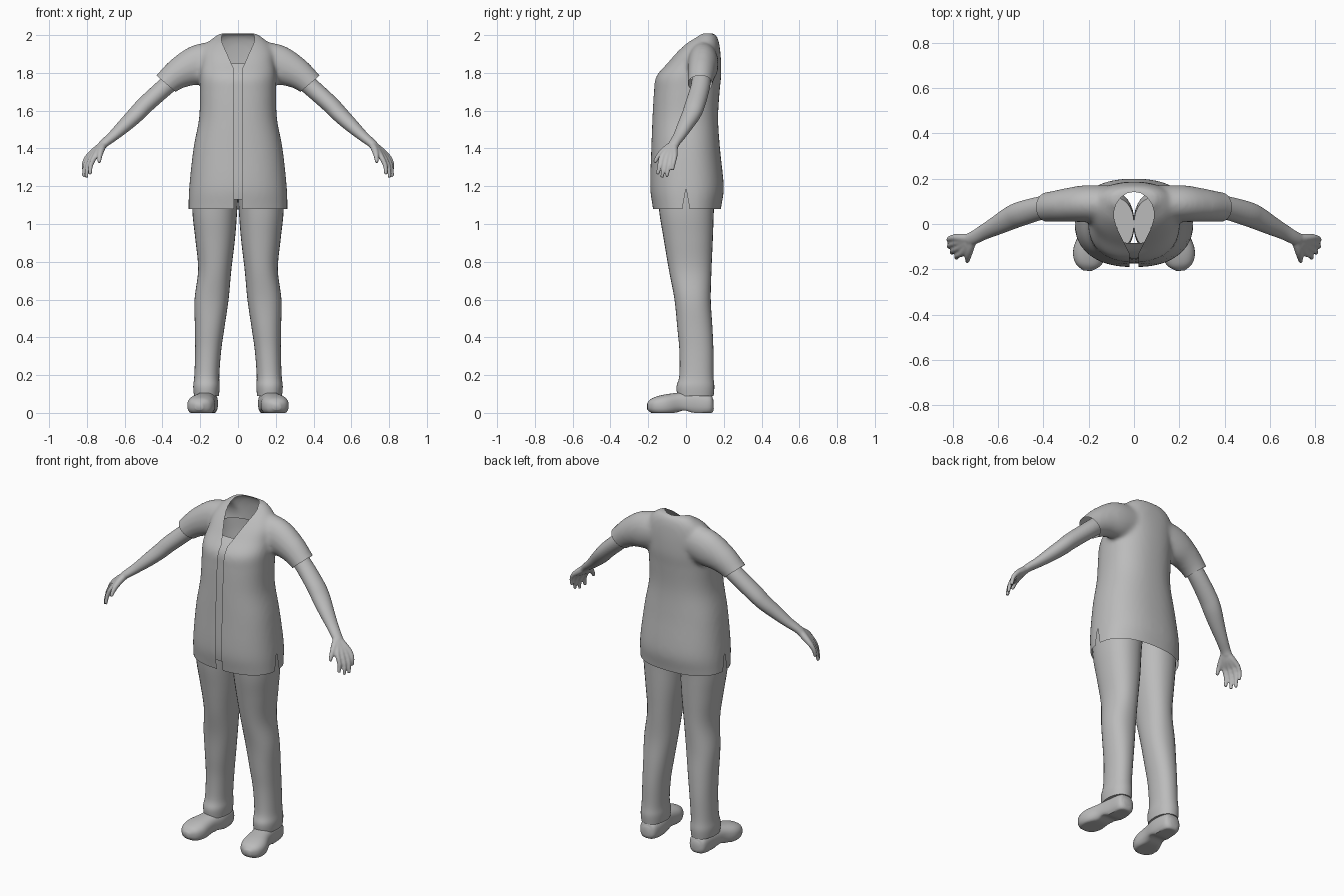
import bpy, bmesh, math
from mathutils import Vector

if "Cube" in bpy.data.objects:
    bpy.data.objects.remove(bpy.data.objects["Cube"])

grey = bpy.data.materials.new("plain_grey")
grey.use_nodes = True
grey.diffuse_color = (0.5, 0.5, 0.5, 1)
grey.node_tree.nodes["Principled BSDF"].inputs["Base Color"].default_value = (0.5, 0.5, 0.5, 1)


def spline(rows, steps):
    """Catmull-Rom interpolation through rows of numbers."""
    rows = [Vector(r) for r in rows]
    out = []
    for i in range(len(rows) - 1):
        b, c = rows[i], rows[i + 1]
        a = rows[i - 1] if i else b
        d = rows[i + 2] if i + 2 < len(rows) else c
        for s in range(steps):
            t = s / steps
            out.append(b + (c - a) * (t / 2) + (a * 2 - b * 5 + c * 4 - d) * (t * t / 2)
                       + (b * 3 - a - c * 3 + d) * (t ** 3 / 2))
    return out + [rows[-1]]


def tube(bm, rows, level=False, power=2.0, sides=32, steps=5, caps=True):
    """Loft rings; each row is x, y, z, half width, half depth."""
    rows = spline(rows, steps)
    rings = []
    for i, r in enumerate(rows):
        c = Vector(r[:3])
        t = Vector(rows[min(i + 1, len(rows) - 1)][:3]) - Vector(rows[max(i - 1, 0)][:3])
        u, v = Vector((1, 0, 0)), Vector((0, 1, 0))
        if not level:
            u = t.cross(Vector((0, 0, 1))).normalized()
            v = u.cross(t).normalized()
        ring = []
        for k in range(sides):
            a = math.tau * k / sides
            ca, sa = math.cos(a), math.sin(a)
            p = c + u * (r[3] * math.copysign(abs(ca) ** (2 / power), ca)) \
                  + v * (r[4] * math.copysign(abs(sa) ** (2 / power), sa))
            ring.append(bm.verts.new(p))
        rings.append(ring)
    for a, b in zip(rings, rings[1:]):
        for k in range(sides):
            n = (k + 1) % sides
            bm.faces.new((a[k], a[n], b[n], b[k]))
    if caps:
        bm.faces.new(rings[0][::-1])
        bm.faces.new(rings[-1])


def finish(name, bm, mirror=False, angle=50):
    bmesh.ops.recalc_face_normals(bm, faces=bm.faces)
    mesh = bpy.data.meshes.new(name)
    bm.to_mesh(mesh)
    bm.free()
    mesh.materials.append(grey)
    ob = bpy.data.objects.new(name, mesh)
    bpy.context.scene.collection.objects.link(ob)
    if mirror:
        ob.modifiers.new("Mirror", "MIRROR").use_mirror_merge = False
    bpy.ops.object.select_all(action="DESELECT")
    ob.select_set(True)
    bpy.context.view_layer.objects.active = ob
    bpy.ops.object.shade_smooth_by_angle(angle=math.radians(angle))
    return ob


def fuse(bm, voxel, rounds):
    """Melt overlapping lofts into one smooth skin."""
    ob = finish("fuse_helper", bm)
    mod = ob.modifiers.new("Remesh", "REMESH")
    mod.mode, mod.voxel_size = "VOXEL", voxel
    result = bmesh.new()
    result.from_object(ob, bpy.context.evaluated_depsgraph_get())
    bpy.data.objects.remove(ob)
    for _ in range(rounds):
        bmesh.ops.smooth_vert(result, verts=result.verts, factor=0.5,
                              use_axis_x=True, use_axis_y=True, use_axis_z=True)
    return result


def slice_faces(bm, co, no, where=lambda c: True, clear=False):
    faces = [f for f in bm.faces if where(f.calc_center_median())]
    geom = set(faces)
    for f in faces:
        geom.update(f.edges, f.verts)
    bmesh.ops.bisect_plane(bm, geom=list(geom), plane_co=co, plane_no=no, clear_outer=clear)


def drop_faces(bm, rule):
    bad = [f for f in bm.faces if rule(f.calc_center_median())]
    bmesh.ops.delete(bm, geom=bad, context="FACES")


# Torso outline: height, half width, front y, back y
OUTLINE = [(1.02, .262, -.165, .175), (1.10, .262, -.178, .188), (1.2, .258, -.19, .2),
           (1.4, .236, -.184, .18), (1.56, .206, -.178, .17), (1.7, .202, -.17, .178),
           (1.78, .202, -.158, .186), (1.85, .195, -.1, .186), (1.91, .19, -.05, .182),
           (1.96, .16, .0, .175), (1.99, .125, .045, .165), (2.01, .095, .07, .15)]


def torso_rows(inset):
    return [(0, (f + b) / 2, z, w - inset, (b - f) / 2 - inset) for z, w, f, b in OUTLINE]


# Shirt: torso and short sleeves melted together, then trimmed open
bm = bmesh.new()
tube(bm, torso_rows(0), level=True, power=2.35, sides=48)
for s in (-1, 1):
    tube(bm, [(s * .06, .085, 1.87, .08, .1), (s * .2, .09, 1.845, .082, .108),
              (s * .3, .083, 1.805, .074, .086), (s * .38, .075, 1.745, .066, .068),
              (s * .47, .07, 1.65, .064, .064)])
shirt = fuse(bm, .011, 6)
slice_faces(shirt, (0, 0, 1.08), (0, 0, -1), clear=True)
for s in (-1, 1):
    # cuffs
    slice_faces(shirt, (s * .38, 0, 1.742), (s * .65, 0, -.76),
                lambda c: c.x * s > .27 and c.z > 1.5, True)
    # front opening, neckline and side vents
    slice_faces(shirt, (s * .02, 0, 0), (1, 0, 0), lambda c: c.y < 0)
    slice_faces(shirt, (s * .02, -.13, 0), (s, -.5, 0), lambda c: c.z > 1.75 and c.y < .04)
    slice_faces(shirt, (0, 0, 1.19), (0, 1, s * .18), lambda c: abs(c.x) > .2 and c.z < 1.25)
SIDES = 18
for k in range(SIDES):
    a = math.tau * k / SIDES
    no = Vector((math.cos(a) / .088, math.sin(a) / .1, 0))
    slice_faces(shirt, (.088 * math.cos(a), .04 + .1 * math.sin(a), 0), no,
                lambda c: c.z > 1.85 and abs(c.x) < .13)
drop_faces(shirt, lambda c: c.y < 0 and abs(c.x) < .02)
drop_faces(shirt, lambda c: c.z > 1.75 and -.13 < c.y < -.02 and abs(c.x) < .02 + .5 * (c.y + .13))
drop_faces(shirt, lambda c: c.z > 1.85 and (c.x / .088) ** 2 + ((c.y - .04) / .1) ** 2 < 1)
drop_faces(shirt, lambda c: abs(c.x) > .2 and c.z < 1.19 and abs(c.y) < .18 * (1.19 - c.z))
finish("shirt", shirt)

# Undershirt, seen through the front opening
bm = bmesh.new()
tube(bm, torso_rows(.016)[1:8], level=True, power=2.35, sides=48, caps=False)
slice_faces(bm, (0, 0, 1.13), (0, 0, -1), clear=True)
finish("undershirt", bm)

# Trouser legs
bm = bmesh.new()
tube(bm, [(.1, 0, 1.28, .1, .12), (.118, .002, 1.18, .12, .15), (.123, .003, 1.06, .118, .144),
          (.121, .012, .92, .105, .13), (.123, .022, .76, .088, .113), (.14, .035, .6, .09, .096),
          (.15, .047, .45, .078, .093), (.158, .055, .33, .069, .09), (.165, .055, .2, .066, .09),
          (.167, .05, .14, .07, .1), (.167, .05, .09, .066, .096)], level=True, power=2.2)
finish("trouser_legs", bm, mirror=True)

# Shoes, flattened where they meet the ground, with a raised arch
bm = bmesh.new()
tube(bm, [(.166, .146, .045, .025, .025), (.166, .125, .045, .052, .055),
          (.166, .04, .05, .06, .065), (.178, -.04, .052, .06, .055),
          (.195, -.12, .04, .073, .055), (.203, -.175, .036, .058, .042),
          (.206, -.205, .034, .02, .018)], power=2.5)
for v in bm.verts:
    arch = .014 * math.exp(-((v.co.y + .01) / .03) ** 2)
    v.co.z = max(v.co.z, arch)
finish("shoes", bm, mirror=True)

# Arms with hands: forearm, palm and fingers melted together
bm = bmesh.new()
tube(bm, [(.3, .085, 1.8, .05, .05), (.39, .075, 1.722, .051, .048), (.49, .048, 1.632, .054, .046),
          (.54, .028, 1.58, .052, .043), (.6, -.004, 1.522, .043, .037),
          (.66, -.035, 1.467, .034, .028), (.705, -.06, 1.43, .03, .023),
          (.725, -.07, 1.41, .03, .022)])
WRIST = Vector((.71, -.065, 1.425))
FINGERS = [((.758, -.128, 1.355), (.783, -.15, 1.262)), ((.774, -.106, 1.35), (.803, -.128, 1.246)),
           ((.786, -.083, 1.35), (.817, -.102, 1.25)), ((.793, -.06, 1.358), (.817, -.072, 1.285))]
for base, tip in FINGERS:
    base, tip = Vector(base), Vector(tip)
    mid = base.lerp(tip, .5) + Vector((.008, 0, .004))
    tube(bm, [(*WRIST, .02, .02), (*WRIST.lerp(base, .5), .02, .02), (*base, .015, .015),
              (*mid, .0125, .0125), (*tip, .009, .009)], sides=12)
tube(bm, [(.712, -.075, 1.42, .018, .018), (.725, -.115, 1.39, .018, .018),
          (.732, -.145, 1.36, .014, .014), (.735, -.167, 1.325, .009, .009)], sides=12)
finish("arms", fuse(bm, .005, 3), mirror=True)
